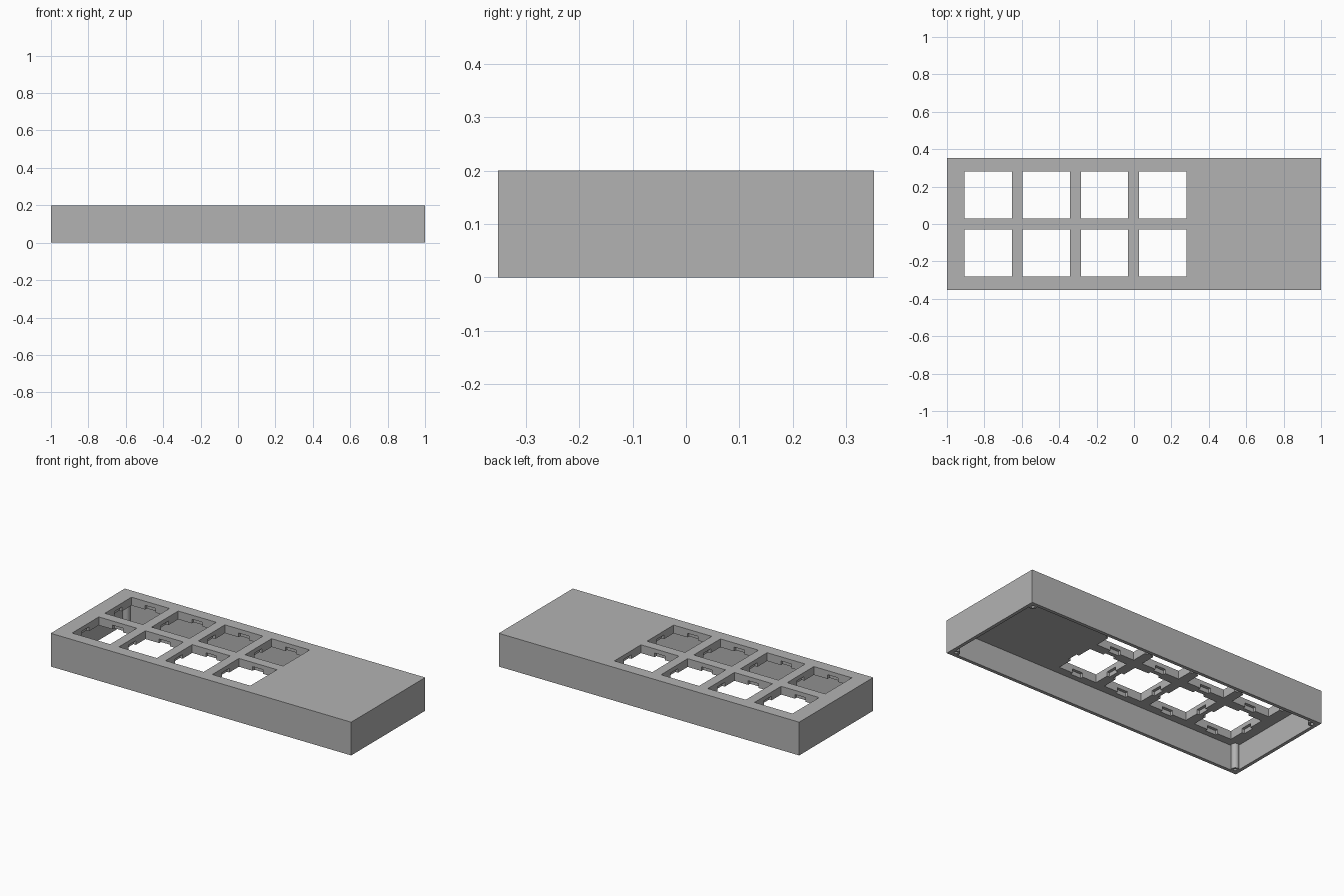
import bpy
import bmesh
from mathutils import Matrix, Vector

cube = bpy.data.objects.get("Cube")
if cube:
    bpy.data.objects.remove(cube, do_unlink=True)

LENGTH, DEPTH, HEIGHT = 2.0, 0.704, 0.2
WALL, PLATE = 0.02, 0.05
HOLE, PITCH = 0.253, 0.311
NOTCH_W, NOTCH_OUT, LIP = 0.07, 0.017, 0.025
POST_R, SCREW_R = 0.022, 0.01

grey = bpy.data.materials.new("case grey")
colour = (0.45, 0.45, 0.45, 1)
grey.diffuse_color = colour
grey.use_nodes = True
grey.node_tree.nodes["Principled BSDF"].inputs["Base Color"].default_value = colour


def add_object(name, bm):
    bmesh.ops.recalc_face_normals(bm, faces=bm.faces)
    mesh = bpy.data.meshes.new(name)
    bm.to_mesh(mesh)
    bm.free()
    mesh.materials.append(grey)
    obj = bpy.data.objects.new(name, mesh)
    bpy.context.collection.objects.link(obj)
    return obj


def boxes(name, centres, size, bottom, top):
    """One object holding equal boxes at each centre."""
    bm = bmesh.new()
    for x, y in centres:
        place = Matrix.Translation((x, y, (bottom + top) / 2))
        scale = Matrix.Diagonal((size[0], size[1], top - bottom, 1))
        bmesh.ops.create_cube(bm, size=1, matrix=place @ scale)
    return add_object(name, bm)


# Case shell
case = boxes("case", [(0, 0)], (LENGTH, DEPTH), 0, HEIGHT)

# Cutters: hollow underside, key openings, clip notches under the plate
keys = [(-0.78 + PITCH * i, PITCH * (j - 0.5)) for i in range(4) for j in range(2)]
ceiling = HEIGHT - PLATE
reach = HOLE + 2 * NOTCH_OUT
cutters = [
    boxes("cavity_cutter", [(0, 0)], (LENGTH - 2 * WALL, DEPTH - 2 * WALL), -0.1, ceiling),
    boxes("key_cutter", keys, (HOLE, HOLE), 0.1, HEIGHT + 0.1),
    boxes("side_notch_cutter", keys, (reach, NOTCH_W), 0.1, HEIGHT - LIP),
    boxes("end_notch_cutter", keys, (NOTCH_W, reach), 0.1, HEIGHT - LIP),
]
bpy.context.view_layer.objects.active = case
for cutter in cutters:
    cutter.hide_render = True
    cut = case.modifiers.new(cutter.name, 'BOOLEAN')
    cut.operation = 'DIFFERENCE'
    cut.solver = 'EXACT'
    cut.object = cutter
    bpy.ops.object.modifier_apply(modifier=cut.name)
    bpy.data.objects.remove(cutter, do_unlink=True)


# Hollow screw posts in the corners
def screw_post(name, x, y):
    bm = bmesh.new()
    profile = [(SCREW_R, ceiling), (SCREW_R, 0), (POST_R, 0), (POST_R, ceiling)]
    verts = [bm.verts.new((x + r, y, z)) for r, z in profile]
    edges = [bm.edges.new(pair) for pair in zip(verts, verts[1:])]
    bmesh.ops.spin(bm, geom=verts + edges, cent=Vector((x, y, 0)), axis=(0, 0, 1),
                   angle=6.283185, steps=24, use_merge=True)
    bmesh.ops.remove_doubles(bm, verts=bm.verts, dist=0.0001)
    post = add_object(name, bm)
    bpy.ops.object.select_all(action='DESELECT')
    post.select_set(True)
    bpy.context.view_layer.objects.active = post
    bpy.ops.object.shade_smooth_by_angle()


inset = WALL + 0.015
for side, sx in (("left", 1), ("right", -1)):
    for end, sy in (("front", -1), ("back", 1)):
        screw_post(f"{end}_{side}_post", sx * (LENGTH / 2 - inset), sy * (DEPTH / 2 - inset))
